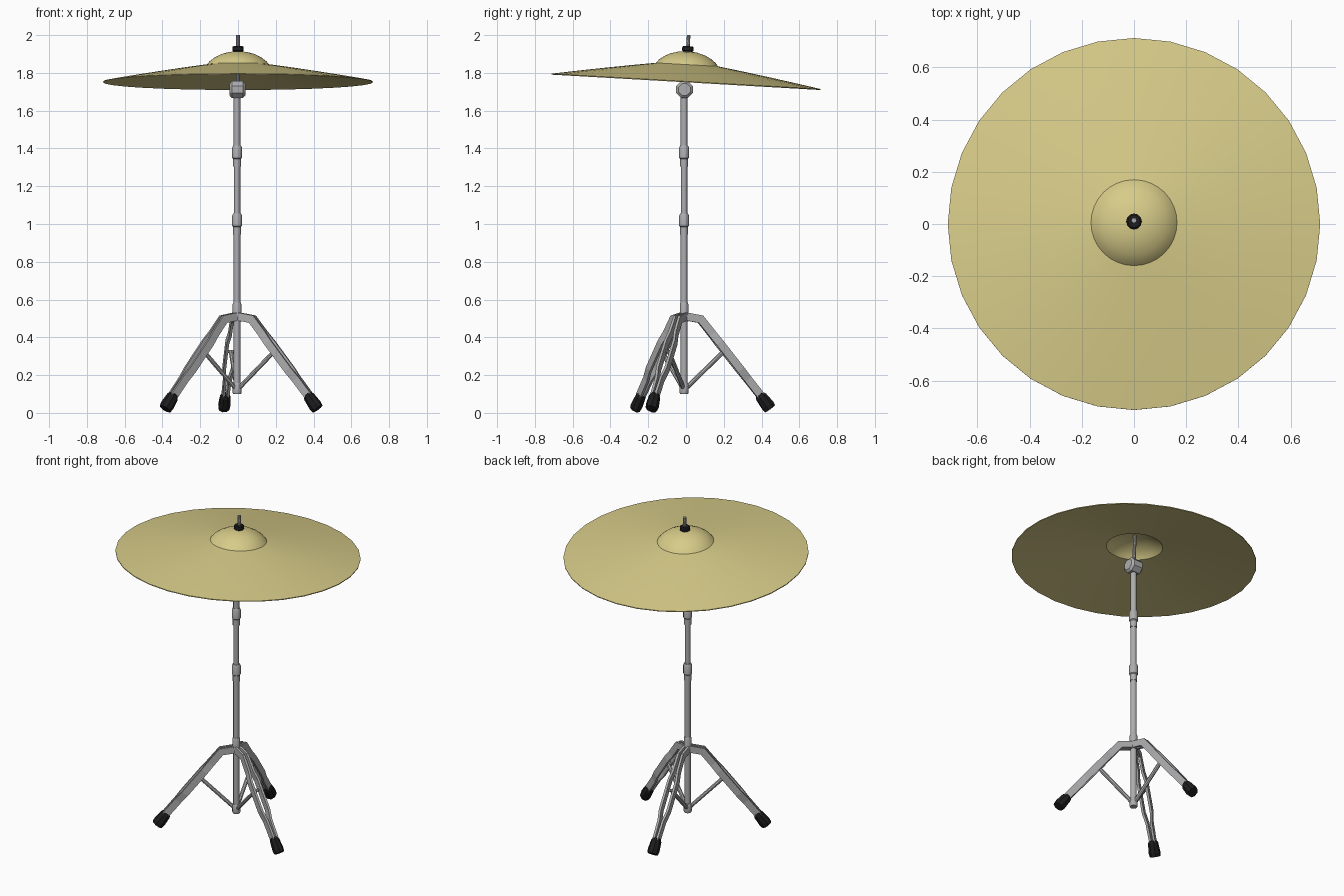
import bpy, bmesh, math
from mathutils import Matrix, Vector

if "Cube" in bpy.data.objects:
    bpy.data.objects.remove(bpy.data.objects["Cube"])


def material(name, rgb):
    m = bpy.data.materials.new(name)
    m.diffuse_color = (*rgb, 1)
    m.use_nodes = True
    m.node_tree.nodes["Principled BSDF"].inputs["Base Color"].default_value = m.diffuse_color
    return m


BRASS = material("brass", (0.68, 0.60, 0.25))
BLACK = material("black_rubber", (0.012, 0.012, 0.012))
STEEL = material("steel", (0.42, 0.42, 0.43))
POLE = Matrix.Translation((-0.005, -0.01, 0))


def finish(bm, name, mat, matrix, angle=35):
    bmesh.ops.recalc_face_normals(bm, faces=bm.faces)
    me = bpy.data.meshes.new(name)
    bm.to_mesh(me)
    bm.free()
    ob = bpy.data.objects.new(name, me)
    bpy.context.collection.objects.link(ob)
    me.materials.append(mat)
    ob.matrix_world = matrix
    bpy.ops.object.select_all(action='DESELECT')
    ob.select_set(True)
    bpy.context.view_layer.objects.active = ob
    if angle:
        bpy.ops.object.shade_smooth_by_angle(angle=math.radians(angle))
    return ob


def loft(bm, rings, loop=False):
    """Skin a list of point rings; cap the ends or join them into a loop."""
    vs = [[bm.verts.new(p) for p in ring] for ring in rings]
    n = len(vs[0])
    for a, b in zip(vs, vs[1:] + (vs[:1] if loop else [])):
        for i in range(n):
            j = (i + 1) % n
            bm.faces.new((a[i], a[j], b[j], b[i]))
    if not loop:
        bm.faces.new(vs[0])
        bm.faces.new(vs[-1])


def lathe(name, profile, sides, mat, matrix, loop=False, angle=35):
    bm = bmesh.new()
    loft(bm, [[(r * math.cos(2 * math.pi * i / sides), r * math.sin(2 * math.pi * i / sides), z)
               for i in range(sides)] for r, z in profile], loop)
    return finish(bm, name, mat, matrix, angle)


def between(a, b):
    """Matrix at a whose z axis points to b, with y kept sideways."""
    a, b = Vector(a), Vector(b)
    z = (b - a).normalized()
    y = Vector((0, 1, 0))
    x = y.cross(z)
    m = Matrix((x, y, z)).transposed().to_4x4()
    return Matrix.Translation(a) @ m


# Telescoping pole with stepped clamps
lathe("lower_tube", [(0.018, 0.11), (0.018, 0.96)], 12, STEEL, POLE)
lathe("middle_tube", [(0.017, 0.95), (0.017, 1.33)], 12, STEEL, POLE)
lathe("upper_tube", [(0.018, 1.32), (0.018, 1.70)], 12, STEEL, POLE)
for name, z in (("lower_clamp", 0.945), ("upper_clamp", 1.305)):
    lathe(name, [(0.021, z), (0.021, z + 0.04), (0.026, z + 0.045), (0.026, z + 0.1),
                 (0.021, z + 0.11)], 12, STEEL, POLE)
lathe("leg_collar", [(0.023, 0.485), (0.023, 0.575), (0.019, 0.585)], 12, STEEL, POLE)
lathe("brace_collar", [(0.021, 0.10), (0.024, 0.108), (0.024, 0.15), (0.02, 0.157)], 12, STEEL, POLE)

# Tilter joint, lying across the pole
joint = Matrix.Translation((-0.003, -0.008, 1.712)) @ Matrix.Rotation(math.pi / 2, 4, 'Y') \
    @ Matrix.Rotation(math.pi / 8, 4, 'Z')
lathe("tilter_joint", [(0.034, -0.042), (0.048, -0.03), (0.048, 0.03), (0.034, 0.042)],
      8, STEEL, joint, angle=0)

# Tilted cymbal, rod and nut share one frame
tilt = Matrix.Translation((0, 0, 1.755)) @ Matrix.Rotation(-0.057, 4, 'X')
top = [(0.714, 0), (0.6, 0.020), (0.45, 0.045), (0.3, 0.069), (0.165, 0.089),
       (0.15, 0.107), (0.125, 0.126), (0.09, 0.144), (0.05, 0.155), (0.012, 0.159)]
under = [(r, z - 0.005) for r, z in reversed(top)]
lathe("cymbal", top + under, 32, BRASS, tilt, loop=True, angle=30)
lathe("tilter_rod", [(0.010, -0.04), (0.010, 0.245)], 10, STEEL, tilt)
lathe("top_nut", [(0.024, 0.158), (0.030, 0.163), (0.030, 0.182), (0.024, 0.187)], 12, BLACK, tilt)

# Three double-braced legs: (radius, height, sideways offset) along each bar
path = [(0.012, 0.510, 0.013), (0.088, 0.496, 0.013), (0.15, 0.418, 0.015),
        (0.185, 0.374, 0.024), (0.30, 0.229, 0.024), (0.34, 0.179, 0.013), (0.415, 0.085, 0.011)]


def leg_bar(bm, side):
    rings = []
    for i, (r, z, off) in enumerate(path):
        p = Vector((r, z))
        dirs = [(Vector(path[k + 1][:2]) - Vector(path[k][:2])).normalized()
                for k in (i - 1, i) if 0 <= k < len(path) - 1]
        t = sum(dirs, Vector((0, 0))).normalized()
        n = Vector((-t.y, t.x)) * 0.021 / t.dot(dirs[0])
        rings.append([(p.x + s * n.x, side * off + w, p.y + s * n.y)
                      for s, w in ((-1, -0.007), (1, -0.007), (1, 0.007), (-1, 0.007))])
    loft(bm, rings)


for k, deg in enumerate((98.7, 214, 337.7), 1):
    turn = POLE @ Matrix.Rotation(math.radians(deg), 4, 'Z')
    bm = bmesh.new()
    for side in (-1, 1):
        leg_bar(bm, side)
    finish(bm, f"leg_{k}", STEEL, turn, 0)
    # Brace from the bottom collar to the leg
    a, b = (0.015, 0, 0.135), (0.212, 0, 0.325)
    length = (Vector(b) - Vector(a)).length
    lathe(f"leg_brace_{k}", [(0.012, 0), (0.012, length)], 8, STEEL, turn @ between(a, b))
    lathe(f"brace_pin_{k}", [(0.009, -0.03), (0.009, 0.03)], 8, STEEL,
          turn @ Matrix.Translation(b) @ Matrix.Rotation(math.pi / 2, 4, 'X'))
    # Rubber foot
    foot = turn @ between((0.405, 0, 0.095), (0.459, 0, 0.021)) @ Matrix.Diagonal((1, 0.85, 1, 1)) \
        @ Matrix.Rotation(math.pi / 8, 4, 'Z')
    lathe(f"rubber_foot_{k}", [(0.024, -0.004), (0.033, 0.012), (0.038, 0.07), (0.034, 0.092)],
          8, BLACK, foot, angle=0)
